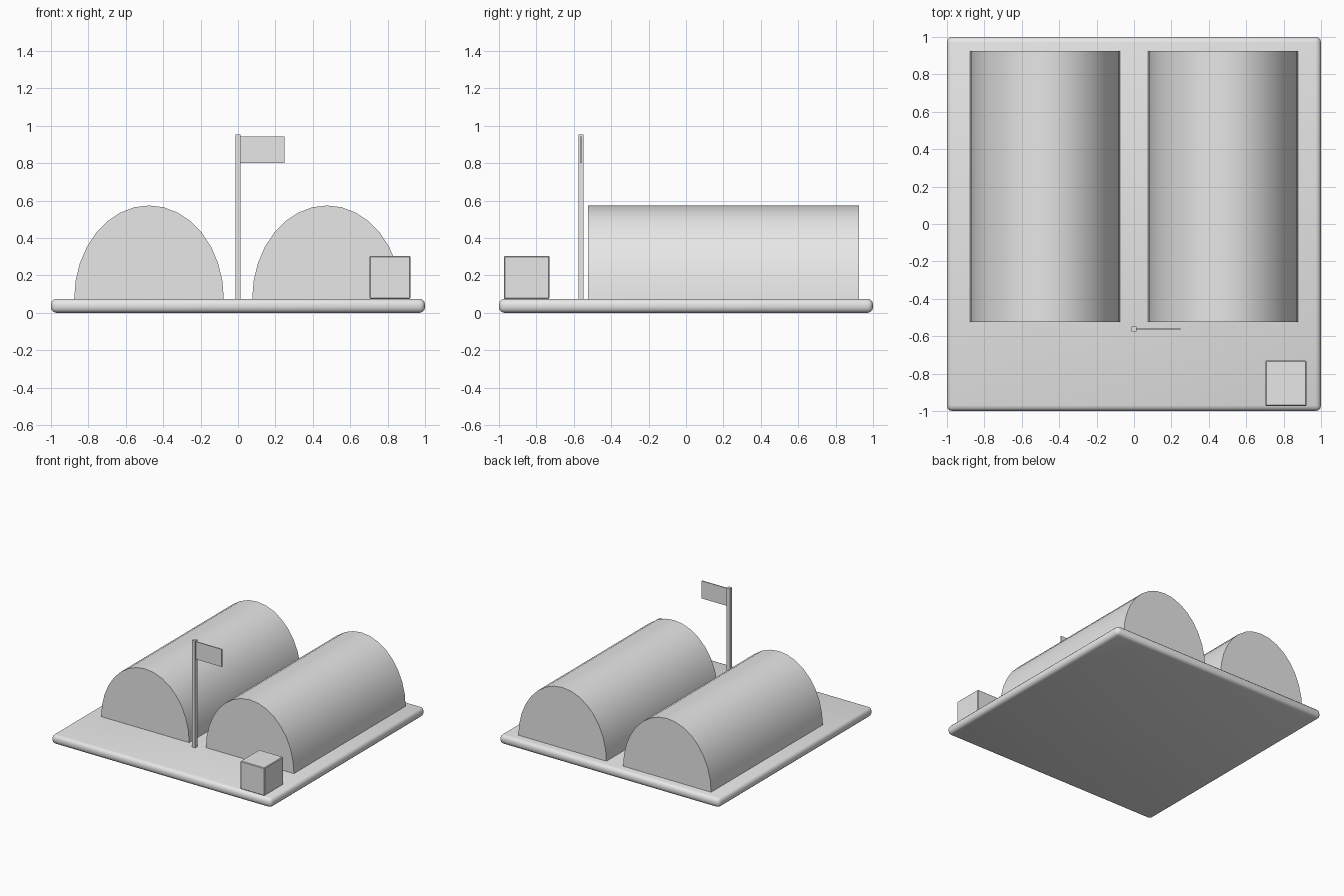
import bpy, bmesh, math

cube = bpy.data.objects.get("Cube")
if cube:
    bpy.data.objects.remove(cube, do_unlink=True)

# One plain grey for everything
grey = bpy.data.materials.new("plain_grey")
grey.use_nodes = True
grey.diffuse_color = (0.8, 0.8, 0.8, 1)
grey.node_tree.nodes["Principled BSDF"].inputs["Base Color"].default_value = (0.8, 0.8, 0.8, 1)


def add_object(name, bm):
    bmesh.ops.recalc_face_normals(bm, faces=bm.faces)
    mesh = bpy.data.meshes.new(name)
    bm.to_mesh(mesh)
    bm.free()
    mesh.materials.append(grey)
    obj = bpy.data.objects.new(name, mesh)
    bpy.context.collection.objects.link(obj)
    return obj


def smooth(obj, degrees):
    bpy.ops.object.select_all(action='DESELECT')
    obj.select_set(True)
    bpy.context.view_layer.objects.active = obj
    bpy.ops.object.shade_smooth_by_angle(angle=math.radians(degrees))


def box(name, low, high, bevel=0, segments=1):
    bm = bmesh.new()
    bmesh.ops.create_cube(bm, size=1)
    for v in bm.verts:
        v.co = [(a + b) / 2 + c * (b - a) for a, b, c in zip(low, high, v.co)]
    if bevel:
        bmesh.ops.bevel(bm, geom=bm.edges[:], offset=bevel, segments=segments,
                        profile=0.5, affect='EDGES')
    return add_object(name, bm)


def vaulted_hut(name, x, radius=0.4, height=0.5, base=0.074, front=-0.525, back=0.925, steps=16):
    # Half-ellipse profile extruded from front to back
    bm = bmesh.new()
    angles = [math.pi * i / steps for i in range(steps + 1)]
    profile = [bm.verts.new((x + radius * math.cos(a), front, base + height * math.sin(a)))
               for a in angles]
    face = bm.faces.new(profile)
    result = bmesh.ops.extrude_face_region(bm, geom=[face], use_keep_orig=True)
    moved = [g for g in result["geom"] if isinstance(g, bmesh.types.BMVert)]
    bmesh.ops.translate(bm, verts=moved, vec=(0, back - front, 0))
    smooth(add_object(name, bm), 30)


# Ground slab with rounded rim
slab = box("base_slab", (-1, -1, 0), (1, 1, 0.075), 0.03, 3)
smooth(slab, 40)

# Pair of vaulted huts
for side, x in (("left", 0.476), ("right", -0.476)):
    vaulted_hut(side + "_hut", x)

# Flagpole and flag
box("flagpole", (-0.014, -0.576, 0.07), (0.014, -0.549, 0.954))
box("flag", (0.01, -0.567, 0.80), (0.249, -0.558, 0.944))

# Crate at the front corner
box("crate", (0.703, -0.974, 0.075), (0.922, -0.73, 0.304), 0.005)
